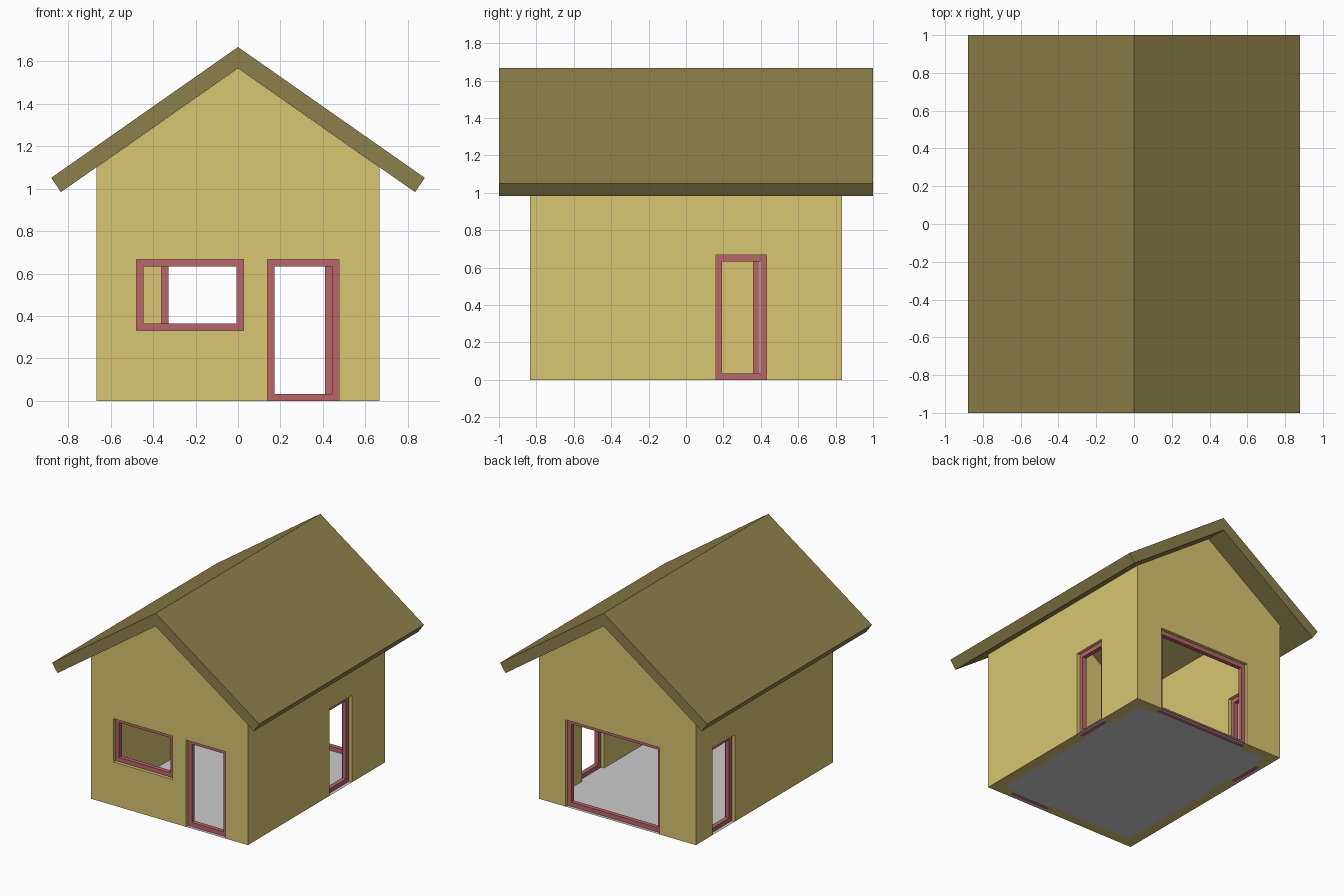
import bpy, bmesh

if "Cube" in bpy.data.objects:
    bpy.data.objects.remove(bpy.data.objects["Cube"])

HX, HY, T = 0.667, 0.833, 0.083      # wall half sizes, wall thickness
FW, FD = 0.033, 0.033                # frame width and depth
EAVE, APEX = 1.10, 1.567

def material(name, rgb):
    m = bpy.data.materials.new(name)
    m.diffuse_color = (*rgb, 1)
    m.use_nodes = True
    m.node_tree.nodes["Principled BSDF"].inputs["Base Color"].default_value = m.diffuse_color
    return m

WALL = material("wall_yellow", (0.69, 0.565, 0.165))
ROOF = material("roof_brown", (0.262, 0.216, 0.069))
FRAME = material("frame_red", (0.485, 0.133, 0.144))

def finish(name, bm, mat=None):
    bmesh.ops.recalc_face_normals(bm, faces=bm.faces[:])
    me = bpy.data.meshes.new(name)
    bm.to_mesh(me)
    bm.free()
    ob = bpy.data.objects.new(name, me)
    bpy.context.collection.objects.link(ob)
    if mat:
        me.materials.append(mat)
    return ob

def prism(name, profile, half, mat=None):
    """Extrude an x-z profile along y from -half to half."""
    bm = bmesh.new()
    face = bm.faces.new([bm.verts.new((x, -half, z)) for x, z in profile])
    ext = bmesh.ops.extrude_face_region(bm, geom=[face])
    moved = [v for v in ext["geom"] if isinstance(v, bmesh.types.BMVert)]
    bmesh.ops.translate(bm, verts=moved, vec=(0, 2 * half, 0))
    return finish(name, bm, mat)

def box(name, lo, hi):
    bm = bmesh.new()
    bmesh.ops.create_cube(bm, size=1)
    for v in bm.verts:
        v.co = [hi[i] if v.co[i] > 0 else lo[i] for i in range(3)]
    return finish(name, bm)

def cut(ob, cutter):
    mod = ob.modifiers.new("cut", 'BOOLEAN')
    mod.operation, mod.solver, mod.object = 'DIFFERENCE', 'EXACT', cutter
    bpy.context.view_layer.objects.active = ob
    bpy.ops.object.modifier_apply(modifier=mod.name)
    bpy.data.objects.remove(cutter)

# openings: name, wall axis, wall side, start, end, bottom, top
OPENINGS = [
    ("front_window", 'y', -1, -0.477, 0.025, 0.333, 0.667),
    ("front_door", 'y', -1, 0.14, 0.475, 0, 0.667),
    ("back_door", 'y', 1, -0.36, 0.442, 0, 0.667),
    ("right_door", 'x', 1, 0.16, 0.43, 0, 0.667),
    ("left_door", 'x', -1, 0.36, 0.63, 0, 0.667),
]

def place(axis, side, u, d, z):
    """Point u along a wall, d inward from its outer surface."""
    if axis == 'y':
        return (u, side * (HY - d), z)
    return (side * (HX - d), u, z)

# gabled walls, hollow up to the roof
walls = prism("walls", [(-HX, 0), (HX, 0), (HX, EAVE), (0, APEX), (-HX, EAVE)], HY, WALL)
cut(walls, box("room", (-HX + T, -HY + T, -0.1), (HX - T, HY - T, 2)))

# floor with thresholds in the doorways
fb = bmesh.new()
def quad(pts):
    fb.faces.new([fb.verts.new(p) for p in pts])
quad([(-HX + T, -HY + T, 0), (HX - T, -HY + T, 0), (HX - T, HY - T, 0), (-HX + T, HY - T, 0)])

for name, axis, side, a, b, z0, z1 in OPENINGS:
    # cut the hole
    p = place(axis, side, a, -0.05, z0 if z0 else -0.1)
    q = place(axis, side, b, T + 0.05, z1)
    lo = [min(i, j) for i, j in zip(p, q)]
    hi = [max(i, j) for i, j in zip(p, q)]
    cut(walls, box("hole", lo, hi))
    # frame set in the middle of the wall thickness
    d0, d1 = (T - FD) / 2, (T + FD) / 2
    bm = bmesh.new()
    loops = []
    for d, w in ((d0, 0), (d0, FW), (d1, FW), (d1, 0)):
        rect = [(a + w, z0 + w), (b - w, z0 + w), (b - w, z1 - w), (a + w, z1 - w)]
        loops.append([bm.verts.new(place(axis, side, u, d, z)) for u, z in rect])
    for i in range(4):
        l, m = loops[i], loops[(i + 1) % 4]
        for k in range(4):
            n = (k + 1) % 4
            bm.faces.new((l[k], l[n], m[n], m[k]))
    finish(name + "_frame", bm, FRAME)
    # threshold strips on both sides of the frame
    if z0 == 0:
        for s, e in ((0, d0), (d1, T)):
            quad([place(axis, side, a, s, 0), place(axis, side, b, s, 0),
                  place(axis, side, b, e, 0), place(axis, side, a, e, 0)])
finish("floor", fb)

# roof: two sloped slabs with square-cut eaves
prism("roof", [(0, APEX), (0.834, 0.984), (0.88, 1.051), (0, 1.667),
               (-0.88, 1.051), (-0.834, 0.984)], 1.0, ROOF)
